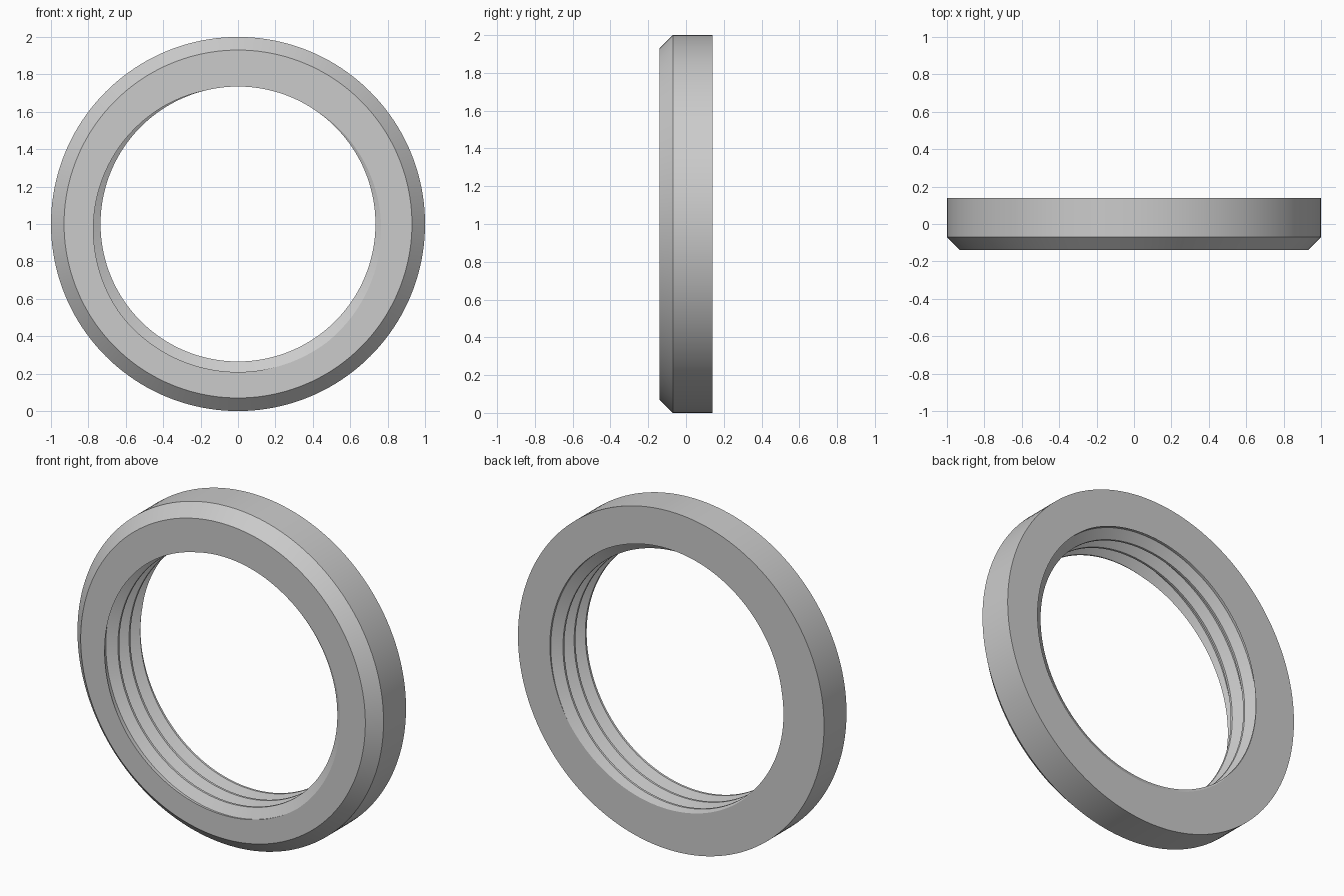
import bpy, bmesh, math

cube = bpy.data.objects.get("Cube")
if cube:
    bpy.data.objects.remove(cube, do_unlink=True)

SEGMENTS = 160
HALF_WIDTH = 0.14
OUTER, CHAMFER = 1.0, 0.07
CREST, PITCH = 0.735, 0.104
ROOT = CREST + 0.541 * PITCH
CREST_ANGLE = math.radians(82)      # where a crest meets the front face
TURNS = 6

steel = bpy.data.materials.new("steel grey")
steel.use_nodes = True
grey = (0.6, 0.6, 0.6, 1)
steel.diffuse_color = grey
steel.node_tree.nodes["Principled BSDF"].inputs["Base Color"].default_value = grey


def point(bm, angle, radius, y):
    return bm.verts.new((radius * math.cos(angle), y, 1 + radius * math.sin(angle)))


bm = bmesh.new()
angles = [2 * math.pi * i / SEGMENTS for i in range(SEGMENTS)]

# Helical thread: crest flat, flank, root flat, flank, repeated along the axis
tooth = [(-1 / 16, CREST), (1 / 16, CREST), (3 / 8, ROOT), (5 / 8, ROOT)]
columns = []
for a in angles:
    start = -HALF_WIDTH - PITCH * ((a - CREST_ANGLE) / (2 * math.pi) + 1)
    columns.append([point(bm, a, r, start + PITCH * (t + f))
                    for t in range(TURNS) for f, r in tooth])
count = len(columns[0])
for i in range(SEGMENTS):
    here, there = columns[i], columns[(i + 1) % SEGMENTS]
    # The last column joins the first one a whole turn along
    shift = len(tooth) if i == SEGMENTS - 1 else 0
    for k in range(shift, count - 1):
        bm.faces.new((here[k], here[k + 1], there[k + 1 - shift], there[k - shift]))

# Trim the thread flush with both end faces
for side in (-1, 1):
    bmesh.ops.bisect_plane(bm, geom=bm.verts[:] + bm.edges[:] + bm.faces[:], dist=1e-6,
                           plane_co=(0, side * HALF_WIDTH, 0),
                           plane_no=(0, side, 0), clear_outer=True)

# Outer wall with the front chamfer
profile = [(OUTER - CHAMFER, -HALF_WIDTH), (OUTER, CHAMFER - HALF_WIDTH), (OUTER, HALF_WIDTH)]
rings = [[point(bm, a, r, y) for a in angles] for r, y in profile]
for low, high in zip(rings, rings[1:]):
    for i in range(SEGMENTS):
        j = (i + 1) % SEGMENTS
        bm.faces.new((low[i], low[j], high[j], high[i]))

# Flat end faces between the wall and the bore
for side in (-1, 1):
    rim = [e for e in bm.edges if e.is_boundary
           and all(abs(v.co.y - side * HALF_WIDTH) < 1e-4 for v in e.verts)]
    bmesh.ops.triangle_fill(bm, edges=rim, use_beauty=True, normal=(0, side, 0))

bmesh.ops.recalc_face_normals(bm, faces=bm.faces[:])
mesh = bpy.data.meshes.new("threaded_ring")
bm.to_mesh(mesh)
bm.free()
mesh.materials.append(steel)
ring = bpy.data.objects.new("threaded_ring", mesh)
bpy.context.collection.objects.link(ring)

bpy.ops.object.select_all(action="DESELECT")
ring.select_set(True)
bpy.context.view_layer.objects.active = ring
bpy.ops.object.shade_smooth_by_angle(angle=math.radians(30))
